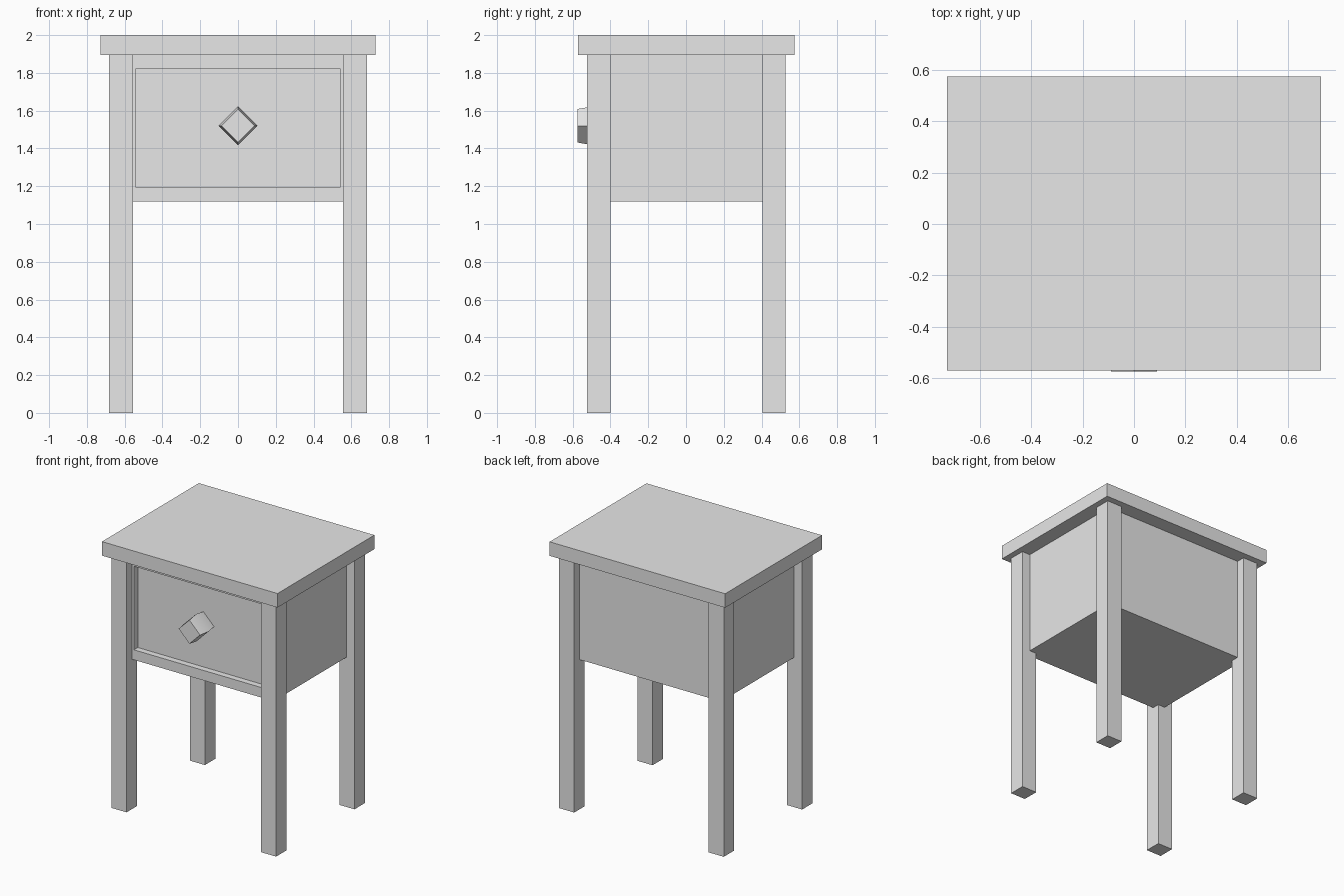
import bpy
import bmesh
import math
from mathutils import Matrix, Vector

cube = bpy.data.objects.get("Cube")
if cube:
    bpy.data.objects.remove(cube, do_unlink=True)

GREY = (0.8, 0.8, 0.8, 1.0)
grey = bpy.data.materials.new("plain_grey")
grey.use_nodes = True
grey.diffuse_color = GREY
grey.node_tree.nodes["Principled BSDF"].inputs["Base Color"].default_value = GREY

CY = 0.002  # depth centre of the carcass


def finish(name, bm):
    bmesh.ops.recalc_face_normals(bm, faces=bm.faces)
    mesh = bpy.data.meshes.new(name)
    bm.to_mesh(mesh)
    bm.free()
    mesh.materials.append(grey)
    obj = bpy.data.objects.new(name, mesh)
    bpy.context.collection.objects.link(obj)
    return obj


def box_bmesh(x, y, z):
    """Box spanning the given (low, high) ranges."""
    bm = bmesh.new()
    bmesh.ops.create_cube(bm, size=1)
    for v in bm.verts:
        v.co = [r[0] + (c + 0.5) * (r[1] - r[0]) for c, r in zip(v.co, (x, y, z))]
    return bm


# Table top
finish("table_top", box_bmesh((-0.727, 0.727), (CY - 0.573, CY + 0.573), (1.895, 2.0)))

# Four square legs
for side, sx in (("right", -1), ("left", 1)):
    for end, sy in (("front", -1), ("back", 1)):
        x = sorted((sx * 0.557, sx * 0.682))
        y = sorted((CY + sy * 0.402, CY + sy * 0.525))
        finish(f"{end}_{side}_leg", box_bmesh(x, y, (0, 1.895)))

# Cabinet body, its front recessed to form the drawer panel
FRONT, PANEL = CY - 0.458, -0.41
bm = box_bmesh((-0.615, 0.615), (FRONT, CY + 0.46), (1.12, 1.895))
bm.normal_update()
front = min(bm.faces, key=lambda f: f.normal.y)
bmesh.ops.inset_individual(bm, faces=[front], thickness=0.07)
for v in front.verts:
    v.co.x = math.copysign(0.543, v.co.x)
    v.co.z = 1.82 if v.co.z > 1.5 else 1.195
rim = bmesh.ops.extrude_discrete_faces(bm, faces=[front])["faces"][0]
for v in rim.verts:
    v.co.y = PANEL
finish("cabinet_body", bm)

# Diamond knob: four-sided barrel, widest halfway along
bm = bmesh.new()
rings = []
for y, r in ((-0.575, 0.0885), (-0.493, 0.103), (PANEL, 0.0885)):
    rings.append([bm.verts.new((r * math.cos(a), y, 1.52 + r * math.sin(a)))
                  for a in (i * math.pi / 2 for i in range(4))])
for a, b in zip(rings, rings[1:]):
    for i in range(4):
        j = (i + 1) % 4
        bm.faces.new((a[i], a[j], b[j], b[i]))
bm.faces.new(rings[0])
bm.faces.new(rings[-1])
knob = finish("drawer_knob", bm)
bpy.ops.object.select_all(action="DESELECT")
knob.select_set(True)
bpy.context.view_layer.objects.active = knob
bpy.ops.object.shade_smooth_by_angle(angle=math.radians(30))
